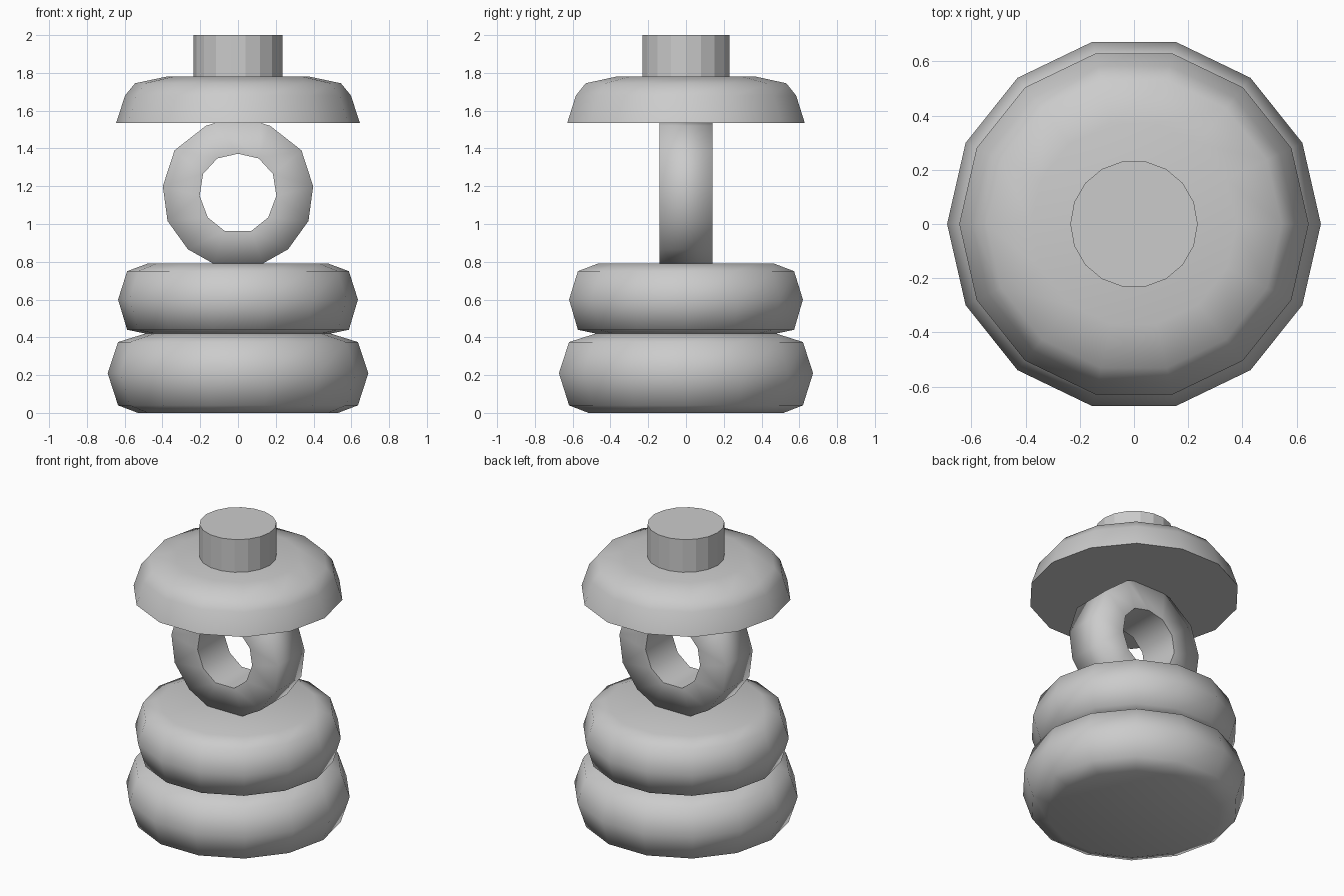
import bpy, bmesh, math

cube = bpy.data.objects.get("Cube")
if cube:
    bpy.data.objects.remove(cube, do_unlink=True)

grey = bpy.data.materials.new("plain grey")
grey.use_nodes = True
grey.diffuse_color = (0.6, 0.6, 0.6, 1)
grey.node_tree.nodes["Principled BSDF"].inputs["Base Color"].default_value = grey.diffuse_color


def finish(bm, name, is_sharp):
    """Turn a bmesh into a smooth shaded object, keeping chosen edges sharp."""
    bmesh.ops.recalc_face_normals(bm, faces=bm.faces)
    for face in bm.faces:
        face.smooth = True
    for edge in bm.edges:
        edge.smooth = not all(is_sharp(v.co) for v in edge.verts)
    mesh = bpy.data.meshes.new(name)
    bm.to_mesh(mesh)
    bm.free()
    mesh.materials.append(grey)
    obj = bpy.data.objects.new(name, mesh)
    bpy.context.collection.objects.link(obj)
    return obj


def ring_verts(bm, radius, z, sides):
    step = math.tau / sides
    return [bm.verts.new((radius * math.cos(i * step), radius * math.sin(i * step), z))
            for i in range(sides)]


def bridge(bm, a, b):
    for i in range(len(a)):
        j = (i + 1) % len(a)
        bm.faces.new((a[i], a[j], b[j], b[i]))


def lathe(name, profile, sides, sharp_heights=()):
    """Spin (radius, height) points into a closed solid."""
    bm = bmesh.new()
    rings = [ring_verts(bm, r, z, sides) for r, z in profile]
    for a, b in zip(rings, rings[1:]):
        bridge(bm, a, b)
    bm.faces.new(rings[0])
    bm.faces.new(rings[-1])
    return finish(bm, name, lambda co: any(abs(co.z - h) < 1e-4 for h in sharp_heights))


# Two stacked cushions
lathe("lower_disc", [(0.53, 0), (0.635, 0.04), (0.69, 0.21), (0.635, 0.375), (0.49, 0.42)], 14)
lathe("upper_disc", [(0.49, 0.42), (0.587, 0.44), (0.635, 0.6), (0.587, 0.75), (0.48, 0.79)], 14)

# Domed cap with a flat underside, and the stub on top
lathe("cap", [(0.645, 1.535), (0.598, 1.68), (0.545, 1.745), (0.38, 1.78)], 14, [1.535])
lathe("top_stub", [(0.235, 1.76), (0.235, 2.0)], 18, [1.76, 2.0])


def mirrored(half):
    """Complete a right-hand outline, listed bottom to top, with its left half."""
    return half + [(-x, z) for x, z in reversed(half) if x > 0]


# Upright ring between cushions and cap
outer = mirrored([(0.13, 0.79), (0.265, 0.866), (0.373, 1.016), (0.398, 1.2),
                  (0.336, 1.39), (0.17, 1.52), (0.12, 1.535)])
hole = mirrored([(0.07, 0.963), (0.16, 1.035), (0.203, 1.15), (0.185, 1.265),
                 (0.11, 1.347), (0, 1.372)])
half_depth = 0.14
bm = bmesh.new()
loops = {}
for y in (-half_depth, half_depth):
    for key, outline in (("outer", outer), ("hole", hole)):
        verts = [bm.verts.new((x, y, z)) for x, z in outline]
        loops[key, y] = verts
    edges = [bm.edges.new((v[i - 1], v[i])) for v in (loops["outer", y], loops["hole", y])
             for i in range(len(v))]
    bmesh.ops.bridge_loops(bm, edges=edges)
for key in ("outer", "hole"):
    bridge(bm, loops[key, -half_depth], loops[key, half_depth])


def on_hole_rim(co):
    return math.hypot(co.x, co.z - 1.17) < 0.25


ring = finish(bm, "upright_ring", on_hole_rim)
# Only the rim stays sharp; the bore itself is smooth
for edge in ring.data.edges:
    a, b = (ring.data.vertices[i].co for i in edge.vertices)
    if abs(a.y - b.y) > 0.1:
        edge.use_edge_sharp = False
